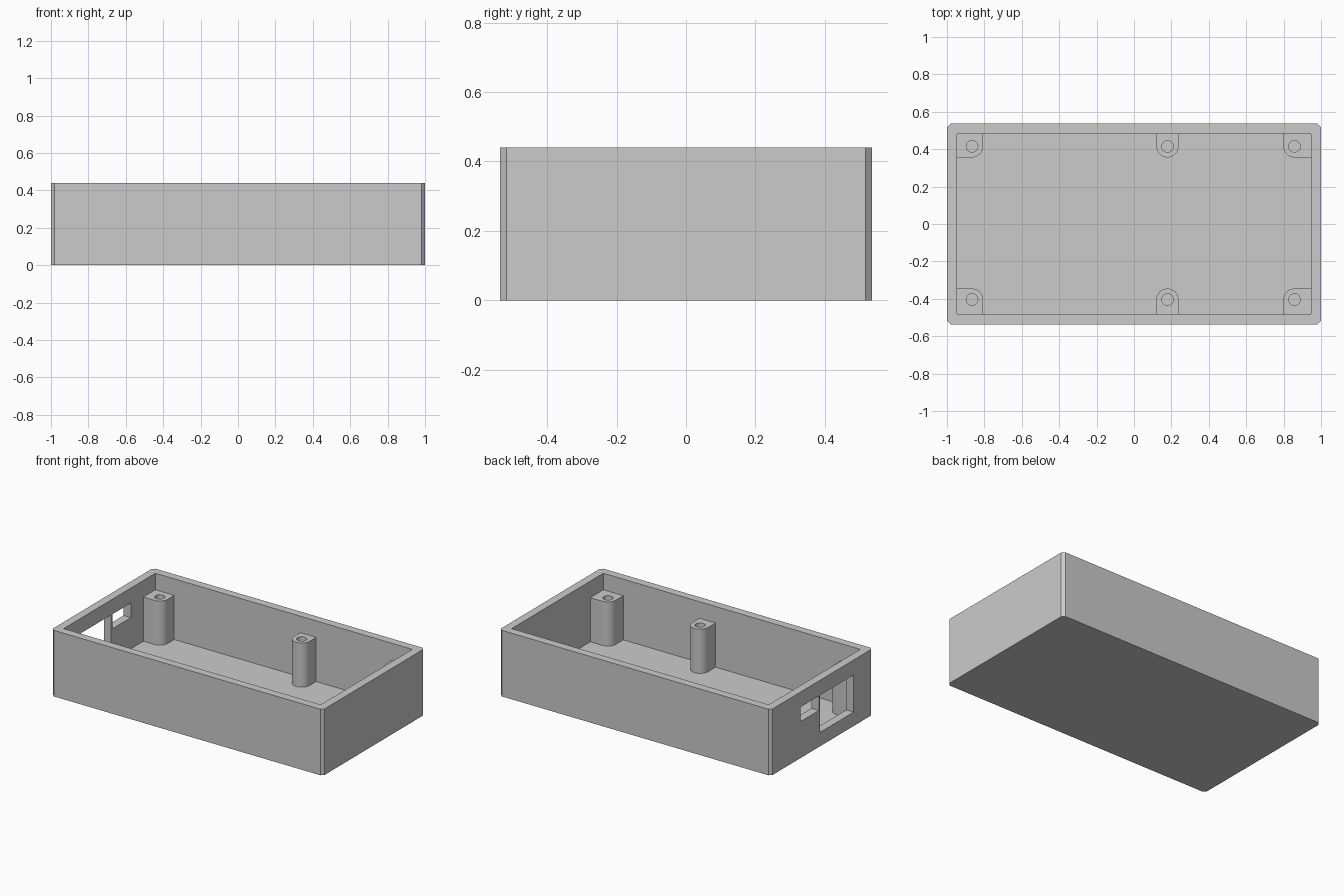
import bpy, bmesh
from math import pi, cos, sin, radians

default = bpy.data.objects.get("Cube")
if default:
    bpy.data.objects.remove(default, do_unlink=True)

HX, HY, HEIGHT = 1.0, 0.536, 0.44       # outer half sizes and height
WALL, FLOOR, CHAMFER = 0.054, 0.036, 0.019
IX, IY = HX - WALL, HY - WALL           # inner half sizes
POST_R, HOLE_R, POST_TOP = 0.059, 0.031, 0.33

grey = bpy.data.materials.new("matte grey")
grey.use_nodes = True
grey.diffuse_color = (0.6, 0.6, 0.6, 1)
grey.node_tree.nodes["Principled BSDF"].inputs["Base Color"].default_value = (0.6, 0.6, 0.6, 1)


def prism(name, outline, z0, z1):
    """Extrude a flat outline from z0 to z1."""
    bm = bmesh.new()
    base = bm.faces.new([bm.verts.new((x, y, z0)) for x, y in outline])
    top = bmesh.ops.extrude_face_region(bm, geom=[base])["geom"]
    verts = [v for v in top if isinstance(v, bmesh.types.BMVert)]
    bmesh.ops.translate(bm, verts=verts, vec=(0, 0, z1 - z0))
    bmesh.ops.recalc_face_normals(bm, faces=bm.faces)
    mesh = bpy.data.meshes.new(name)
    bm.to_mesh(mesh)
    bm.free()
    mesh.materials.append(grey)
    obj = bpy.data.objects.new(name, mesh)
    bpy.context.collection.objects.link(obj)
    return obj


def rect(x0, x1, y0, y1):
    return [(x0, y0), (x1, y0), (x1, y1), (x0, y1)]


def arc(cx, cy, r, start, end, steps):
    angles = [radians(start + (end - start) * i / steps) for i in range(steps + 1)]
    return [(cx + r * cos(a), cy + r * sin(a)) for a in angles]


def activate(obj):
    bpy.ops.object.select_all(action="DESELECT")
    obj.select_set(True)
    bpy.context.view_layer.objects.active = obj


def cut(obj, cutter):
    """Subtract the cutter and throw it away."""
    cutter.hide_render = True
    mod = obj.modifiers.new("cut", "BOOLEAN")
    mod.operation, mod.solver, mod.object = "DIFFERENCE", "EXACT", cutter
    activate(obj)
    bpy.ops.object.modifier_apply(modifier=mod.name)
    bpy.data.objects.remove(cutter, do_unlink=True)


# Open tray with chamfered upright corners
cx, cy = HX - CHAMFER, HY - CHAMFER
outline = [(cx, -HY), (HX, -cy), (HX, cy), (cx, HY),
           (-cx, HY), (-HX, cy), (-HX, -cy), (-cx, -HY)]
tray = prism("tray", outline, 0, HEIGHT)
cut(tray, prism("cavity", rect(-IX, IX, -IY, IY), FLOOR, HEIGHT + 0.1))

# Two connector openings in the end wall
for y0, y1, z0, z1 in ((-0.335, 0.017, 0.093, 0.34), (0.03, 0.225, 0.243, 0.34)):
    cut(tray, prism("opening", rect(-HX - 0.1, -IX + 0.05, y0, y1), z0, z1))


def post(name, x, y, kind):
    """Screw post joined to the long wall; corner posts also join an end wall."""
    side = 1 if y > 0 else -1
    if kind == 0:
        pts = arc(x, y, POST_R, 180, 180 + 180 * side, 20)
        pts += [(x + POST_R, side * IY), (x - POST_R, side * IY)]
    else:
        mid = 180 if kind > 0 else 0
        pts = arc(x, y, POST_R, mid, -90 * side if mid == 0 else 180 + 90 * side, 10)
        pts += [(kind * IX, y - side * POST_R), (kind * IX, side * IY),
                (x - kind * POST_R, side * IY)]
    obj = prism(name, pts, FLOOR, POST_TOP)
    bore = arc(x, y, HOLE_R, 0, 348.75, 31)
    cut(obj, prism("bore", bore, FLOOR - 0.1, POST_TOP + 0.1))
    activate(obj)
    bpy.ops.object.shade_smooth_by_angle(angle=radians(30))


# Six screw posts
for row, y in (("front", -0.404), ("back", 0.415)):
    for place, x, kind in (("right", -0.866, -1), ("middle", 0.179, 0), ("left", 0.858, 1)):
        post(f"{row}_{place}_screw_post", x, y, kind)
